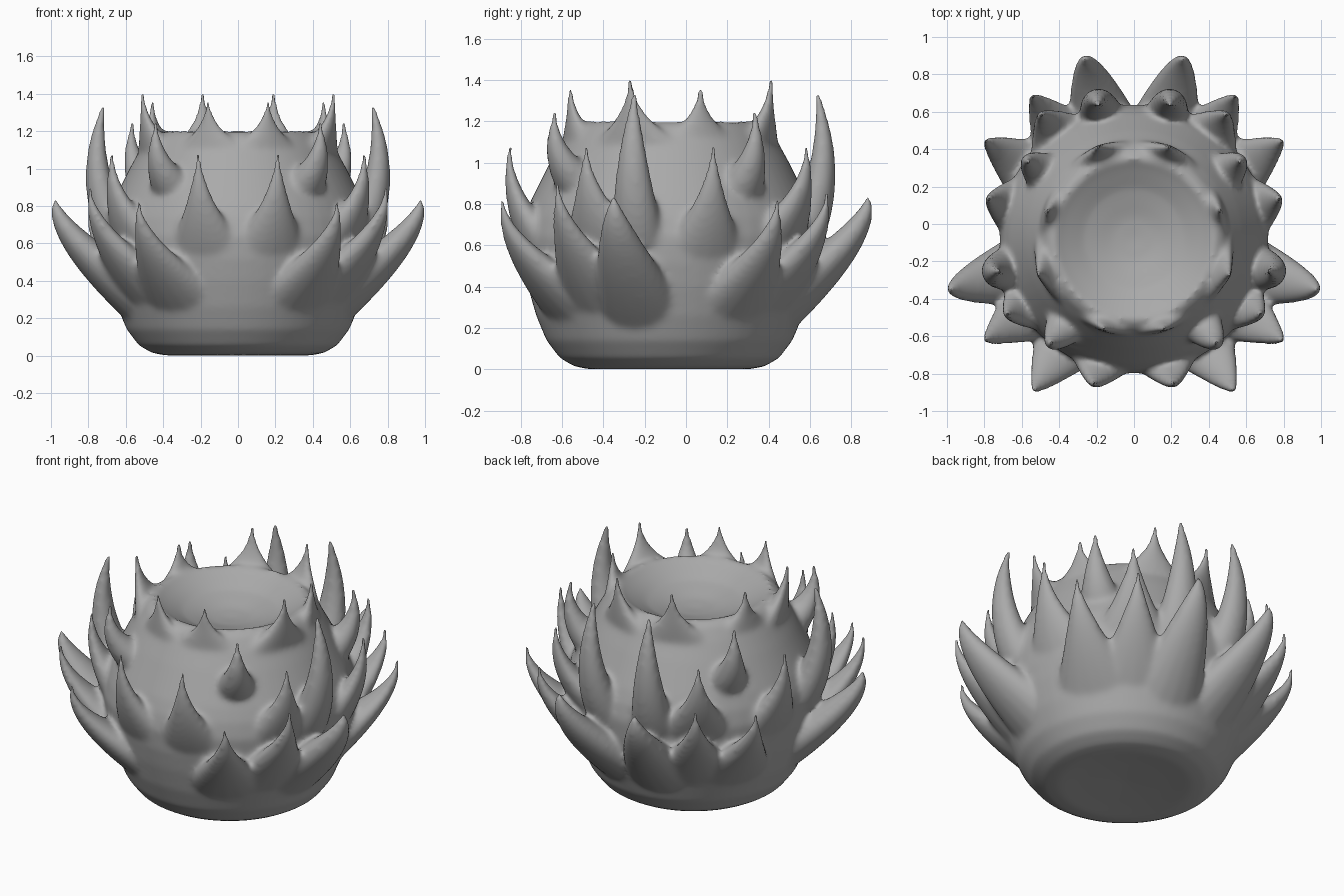
import bpy, bmesh, math
from mathutils import Vector

if "Cube" in bpy.data.objects:
    bpy.data.objects.remove(bpy.data.objects["Cube"], do_unlink=True)

CENTRE = Vector((0, -0.08, 0))
SIDES = 64
ROUND = 16

# Radius and height of the underside, the outer wall and the shallow bowl on top
UNDER = [(0.005, 0.025), (0.25, 0.012), (0.38, 0.0)]
WALL = [(0.46, 0.015), (0.53, 0.055), (0.595, 0.14), (0.645, 0.26), (0.685, 0.4),
        (0.71, 0.52), (0.72, 0.64), (0.70, 0.74), (0.67, 0.82), (0.63, 0.9),
        (0.58, 1.0), (0.525, 1.1), (0.475, 1.175)]
BOWL = [(0.43, 1.205), (0.38, 1.175), (0.27, 1.12), (0.12, 1.08), (0.005, 1.07)]


def wall_radius(z):
    for (r0, z0), (r1, z1) in zip(WALL, WALL[1:]):
        if z0 <= z <= z1:
            return r0 + (r1 - r0) * (z - z0) / (z1 - z0)
    return WALL[-1][0]


def skin(bm, rings):
    """Close a stack of rings into a solid."""
    loops = [[bm.verts.new(p) for p in ring] for ring in rings]
    for a, b in zip(loops, loops[1:]):
        n = len(a)
        for i in range(n):
            bm.faces.new((a[i], a[(i + 1) % n], b[(i + 1) % n], b[i]))
    bm.faces.new(loops[0][::-1])
    bm.faces.new(loops[-1])


def ellipse(centre, u, v, count):
    angles = (2 * math.pi * i / count for i in range(count))
    return [centre + u * math.cos(a) + v * math.sin(a) for a in angles]


def add_body(bm):
    skin(bm, [ellipse(CENTRE + Vector((0, 0, z)), Vector((r, 0, 0)), Vector((0, r, 0)), SIDES)
              for r, z in UNDER + WALL + BOWL])


def add_spike(bm, tip, base_z, bulge, bend_at, width, power, depth, blunt, inset):
    """Horn with a flared root inside the wall, curling up to its tip."""
    tip = Vector(tip)
    out = (tip - CENTRE) * Vector((1, 1, 0))
    reach = out.length
    out.normalize()
    side = Vector((-out.y, out.x, 0))
    base = CENTRE + out * (wall_radius(base_z) - inset) + Vector((0, 0, base_z))
    bend = CENTRE + out * (reach + bulge)
    bend.z = base_z + (tip.z - base_z) * bend_at
    rings, steps = [], 24
    for k in range(steps + 1):
        t = k / steps
        p = base * (1 - t) ** 2 + bend * 2 * t * (1 - t) + tip * t * t
        d = ((bend - base) * (1 - t) + (tip - bend) * t).normalized()
        flare = width * (1 - t) ** power
        core = max(blunt * math.sqrt(1 - t * t), 0.014)
        rings.append(ellipse(p, side * (flare + core),
                             side.cross(d) * (flare * depth + core), ROUND))
    skin(bm, rings)


# Each tier: shared shape, then tip, base height and outward bulge of each spike
TIERS = [
    # fat curled horns low on the sides and back
    (dict(bend_at=0.68, width=0.18, power=1.4, depth=0.5, blunt=0.048, inset=0.16),
     [((0.975, -0.35, 0.84), 0.26, 0.02), ((0.26, 0.88, 0.84), 0.26, 0.02)]),
    # lower pointed horns
    (dict(bend_at=0.6, width=0.24, power=1.9, depth=0.42, blunt=0.032, inset=0.16),
     [((0.53, -0.885, 0.825), 0.28, 0.025), ((0.79, -0.62, 0.905), 0.30, 0.025),
      ((0.79, 0.44, 0.825), 0.28, 0.025), ((0.54, 0.68, 0.86), 0.30, 0.025)]),
    # middle horns
    (dict(bend_at=0.5, width=0.25, power=1.9, depth=0.4, blunt=0.032, inset=0.17),
     [((0.21, -0.85, 1.09), 0.48, 0.04), ((0.77, 0.13, 1.09), 0.48, 0.04),
      ((0.67, -0.48, 1.09), 0.54, 0.04), ((0.49, 0.58, 1.09), 0.54, 0.04)]),
    # tall free-standing horns
    (dict(bend_at=0.42, width=0.10, power=0.9, depth=0.75, blunt=0.032, inset=0.07),
     [((0.72, -0.25, 1.335), 0.64, 0.10), ((0.19, 0.635, 1.335), 0.62, 0.09)]),
    # short hooked horns above the ledge
    (dict(bend_at=0.42, width=0.10, power=1.4, depth=0.8, blunt=0.025, inset=0.07),
     [((0.435, -0.63, 1.255), 0.9, 0.05), ((0.56, 0.33, 1.255), 0.87, 0.05)]),
    # webbed crown around the rim
    (dict(bend_at=0.45, width=0.29, power=2.0, depth=0.3, blunt=0.018, inset=0.13),
     [((0.16, -0.56, 1.37), 1.04, 0.0), ((0.51, -0.27, 1.412), 1.04, 0.0),
      ((0.46, 0.07, 1.37), 1.04, 0.0), ((0.19, 0.41, 1.412), 1.04, 0.0)]),
]

bm = bmesh.new()
add_body(bm)
for shape, spikes in TIERS:
    for (x, y, z), base_z, bulge in spikes:
        for s in (1, -1):
            add_spike(bm, (s * x, y, z), base_z, bulge, **shape)
bmesh.ops.recalc_face_normals(bm, faces=bm.faces)
mesh = bpy.data.meshes.new("spiked_bowl")
bm.to_mesh(mesh)
bm.free()
for p in mesh.polygons:
    p.use_smooth = True
bowl = bpy.data.objects.new("spiked_bowl", mesh)
bpy.context.collection.objects.link(bowl)

# Plain grey finish
grey = bpy.data.materials.new("mid_grey")
grey.use_nodes = True
colour = (0.4, 0.4, 0.4, 1)
grey.diffuse_color = colour
grey.node_tree.nodes["Principled BSDF"].inputs["Base Color"].default_value = colour
mesh.materials.append(grey)

# Fuse wall and spikes into one soft skin
fuse = bowl.modifiers.new("fuse", 'REMESH')
fuse.mode = 'VOXEL'
fuse.voxel_size = 0.014
fuse.use_smooth_shade = True
soften = bowl.modifiers.new("soften", 'SMOOTH')
soften.factor = 0.5
soften.iterations = 16
